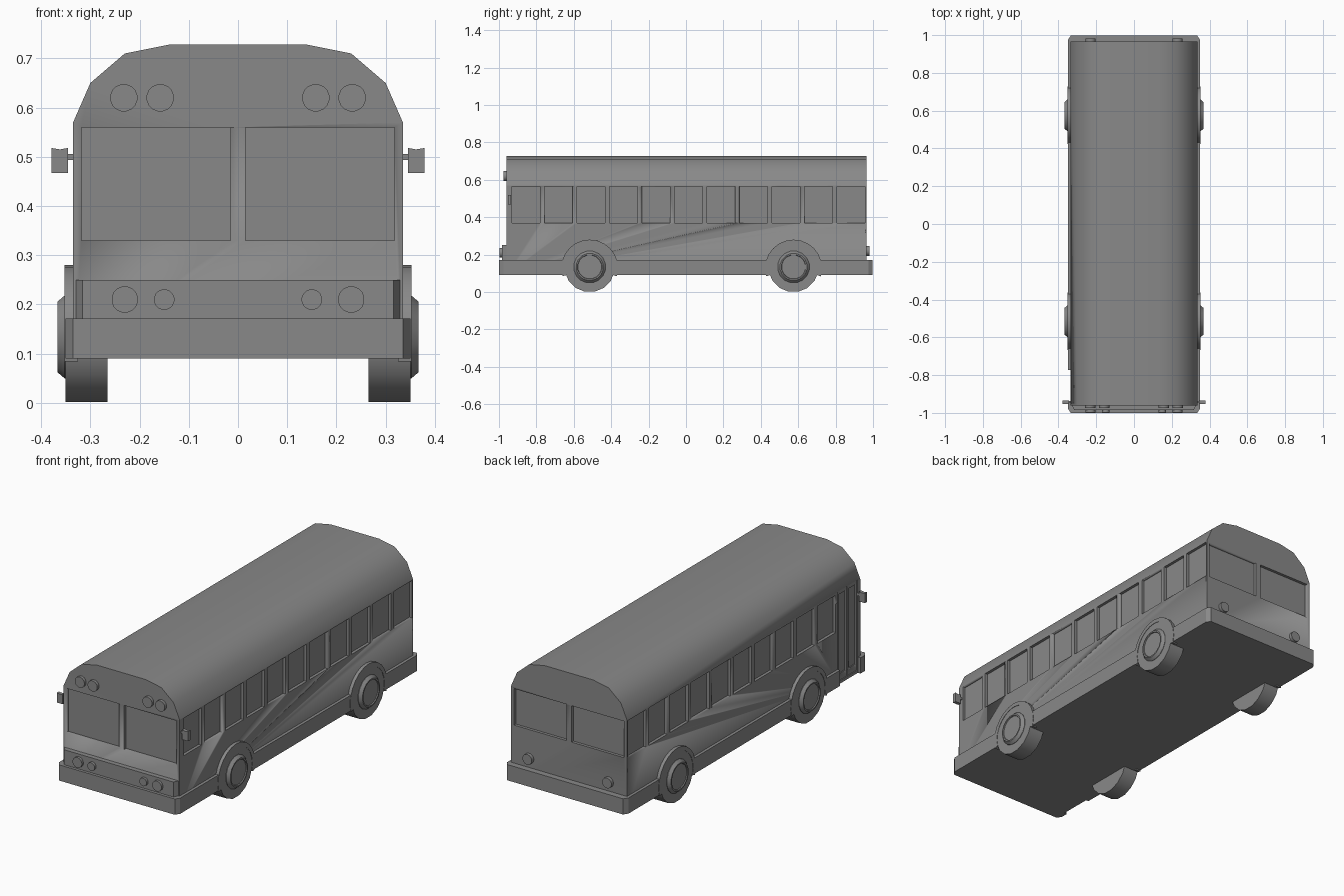
import bpy, bmesh, math
from mathutils import Matrix, Vector

cube = bpy.data.objects.get("Cube")
if cube:
    bpy.data.objects.remove(cube, do_unlink=True)

GREY = (0.25, 0.25, 0.25, 1)
paint = bpy.data.materials.new("grey paint")
paint.use_nodes = True
paint.diffuse_color = GREY
paint.node_tree.nodes["Principled BSDF"].inputs["Base Color"].default_value = GREY


def add_prism(bm, pts, axis, a, b):
    """Extrude a 2D outline from a to b; outline is in the other two axes in order."""
    def place(p, d):
        v = list(p)
        v.insert("xyz".index(axis), d)
        return bm.verts.new(v)
    lo = [place(p, a) for p in pts]
    hi = [place(p, b) for p in pts]
    bm.faces.new(lo)
    bm.faces.new(hi[::-1])
    n = len(pts)
    for i in range(n):
        j = (i + 1) % n
        bm.faces.new((lo[i], hi[i], hi[j], lo[j]))


def add_box(bm, x, y, z):
    add_prism(bm, [(x[0], y[0]), (x[1], y[0]), (x[1], y[1]), (x[0], y[1])], "z", *z)


def finish(bm, name, angle=30):
    bmesh.ops.recalc_face_normals(bm, faces=bm.faces[:])
    mesh = bpy.data.meshes.new(name)
    bm.to_mesh(mesh)
    bm.free()
    mesh.materials.append(paint)
    ob = bpy.data.objects.new(name, mesh)
    bpy.context.collection.objects.link(ob)
    smooth(ob, angle)
    return ob


def smooth(ob, angle=30):
    bpy.ops.object.select_all(action="DESELECT")
    ob.select_set(True)
    bpy.context.view_layer.objects.active = ob
    bpy.ops.object.shade_smooth_by_angle(angle=math.radians(angle))


def prism(name, pts, axis, a, b, angle=30):
    bm = bmesh.new()
    add_prism(bm, pts, axis, a, b)
    return finish(bm, name, angle)


def ring_points(r, n, cy, cz):
    return [(cy + r * math.cos(2 * math.pi * (i + .5) / n),
             cz + r * math.sin(2 * math.pi * (i + .5) / n)) for i in range(n)]


def carve(ob, bm):
    """Cut recesses from a part, then drop the cutter."""
    cutter = finish(bm, "recess_cutter")
    cutter.hide_render = True
    mod = ob.modifiers.new("recesses", "BOOLEAN")
    mod.object = cutter
    mod.solver = "EXACT"
    bpy.context.view_layer.objects.active = ob
    bpy.ops.object.modifier_apply(modifier=mod.name)
    bpy.data.objects.remove(cutter, do_unlink=True)


W, FRONT, BACK, FLOOR = 0.335, -0.96, 0.965, 0.09
SKIRT, SKIRT_TOP = 0.35, 0.172
DEEP = 0.015
WHEELS = {"front": -0.515, "rear": 0.575}

# Body shell with arched roof
half = [(W, FLOOR), (W, 0.57), (0.30, 0.65), (0.23, 0.71), (0.14, 0.728)]
outline = half + [(-x, z) for x, z in reversed(half)]
body = prism("body", outline, "y", FRONT, BACK)

# Recesses for side windows, windscreens, rear windows and door
bm = bmesh.new()
for i in range(11):
    y = -0.93 + i * 0.1737
    for s in (-1, 1):
        if s < 0 and i == 0:
            continue
        add_box(bm, sorted((s * (W - DEEP), s * (W + .05))), (y, y + .15), (.37, .565))
for s in (-1, 1):
    xs = sorted((s * 0.015, s * 0.318))
    add_box(bm, xs, (FRONT - .05, FRONT + DEEP), (.33, .56))
    add_box(bm, xs, (BACK - DEEP, BACK + .05), (.37, .56))
add_box(bm, (-W - .05, -W + .01), (-.937, -.775), (.105, .575))
carve(body, bm)

# Door leaves, each with a sunken pane
for k, y in enumerate((-.937, -.855)):
    bm = bmesh.new()
    add_box(bm, (-W + .005, -W + .016), (y + .001, y + .08), (.105, .574))
    leaf = finish(bm, f"door_leaf_{k + 1}")
    bm = bmesh.new()
    add_box(bm, (-W - .05, -W + .012), (y + .013, y + .068), (.14, .555))
    carve(leaf, bm)

# Skirt strips between the wheels
ARCH = 0.152
for s, side in ((1, "left"), (-1, "right")):
    spans = [(-.975, WHEELS["front"] - ARCH + .015),
             (WHEELS["front"] + ARCH - .015, WHEELS["rear"] - ARCH + .015),
             (WHEELS["rear"] + ARCH - .015, .975)]
    if s < 0:
        spans = [(-.975, -.94), (-.772, spans[0][1])] + spans[1:]
    for k, (a, b) in enumerate(spans):
        bm = bmesh.new()
        add_box(bm, sorted((s * (W - .01), s * SKIRT)), (a, b), (FLOOR, SKIRT_TOP))
        finish(bm, f"{side}_skirt_{k + 1}")

# Bumpers with chamfered corners
for name, end, tip in (("front_bumper", -.955, -1), ("rear_bumper", .96, .997)):
    edge = tip - math.copysign(.023, tip)
    prism(name, [(-SKIRT, end), (-SKIRT, edge), (-W, tip), (W, tip), (SKIRT, edge), (SKIRT, end)],
          "z", FLOOR, SKIRT_TOP)

# Lamp panel above the front bumper
prism("front_lamp_panel", [(-.332, -.955), (-.316, -.985), (.316, -.985), (.332, -.955)],
      "z", SKIRT_TOP - .01, .25)

# Round lamps
for s, side in ((1, "left"), (-1, "right")):
    for name, x, z, r, a, b in (("headlamp", .23, .21, .027, -.998, -.98),
                                ("indicator", .15, .21, .021, -.998, -.98),
                                ("outer_roof_lamp", .232, .62, .028, -.975, -.955),
                                ("inner_roof_lamp", .158, .62, .028, -.975, -.955),
                                ("tail_lamp", .23, .22, .027, .96, .982)):
        prism(f"{side}_{name}", ring_points(r, 16, s * x, z), "y", a, b)

# Wheels, hubs and arches
CZ, R, SIDES = 0.134, 0.135, 16
for s, side in ((1, "left"), (-1, "right")):
    for end, cy in WHEELS.items():
        prism(f"{end}_{side}_tyre", ring_points(R, SIDES, cy, CZ), "x", s * .265, s * .35)
        # Hub: stepped disc with sloped rim and sunken centre
        bm = bmesh.new()
        rings = [[bm.verts.new((s * x, y, z)) for y, z in ring_points(r, SIDES, cy, CZ)]
                 for x, r in ((.345, .086), (.352, .086), (.367, .073), (.367, .066), (.362, .064))]
        for lo, hi in zip(rings, rings[1:]):
            for i in range(SIDES):
                j = (i + 1) % SIDES
                bm.faces.new((lo[i], lo[j], hi[j], hi[i]))
        bm.faces.new(rings[0])
        bm.faces.new(rings[-1])
        finish(bm, f"{end}_{side}_hub")
        # Arch: half ring around the tyre
        n, start = 14, math.asin((FLOOR - CZ) / ARCH)
        angs = [start + (math.pi - 2 * start) * i / n for i in range(n + 1)]
        arc = [[(cy + r * math.cos(t), CZ - .006 + r * math.sin(t)) for t in angs]
               for r in (ARCH, R - .004)]
        prism(f"{end}_{side}_arch", arc[0] + arc[1][::-1], "x", s * (W - .01), s * (SKIRT + .002))

# Mirrors on short arms
for s, side in ((1, "left"), (-1, "right")):
    bm = bmesh.new()
    add_box(bm, sorted((s * (W - .01), s * .35)), (-.948, -.938), (.494, .506))
    finish(bm, f"{side}_mirror_arm")
    prism(f"{side}_mirror", [(s * .345, .467), (s * .379, .467), (s * .379, .518),
                             (s * .362, .515), (s * .345, .518)], "y", -.953, -.935)
